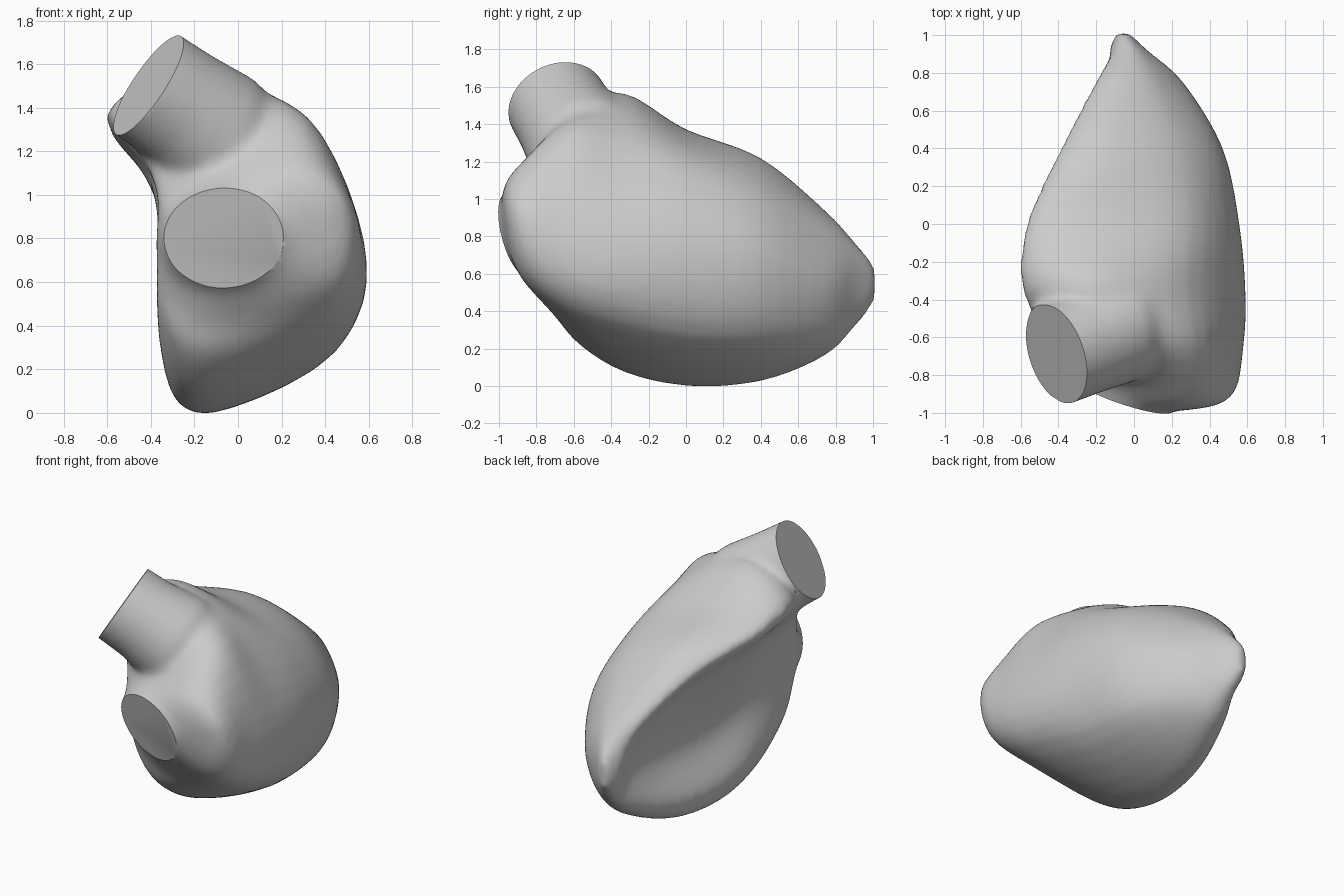
import bpy, bmesh
from math import cos, sin, pi
from mathutils import Vector

if "Cube" in bpy.data.objects:
    bpy.data.objects.remove(bpy.data.objects["Cube"])


def spline(p, t, closed):
    """Catmull-Rom point at parameter t through the points p."""
    n, i = len(p), int(t)
    f = t - i
    k = (lambda j: p[j % n]) if closed else (lambda j: p[max(0, min(n - 1, j))])
    a, b, c, d = k(i - 1), k(i), k(i + 1), k(i + 2)
    return 0.5 * (2 * b + (c - a) * f + (2 * a - 5 * b + 4 * c - d) * f * f
                  + (3 * b - a - 3 * c + d) * f ** 3)


def loft(bm, rings):
    """Skin a list of rings and cap both ends."""
    vs = [[bm.verts.new(p) for p in r] for r in rings]
    n = len(vs[0])
    for a, b in zip(vs, vs[1:]):
        for i in range(n):
            bm.faces.new((a[i], a[(i + 1) % n], b[(i + 1) % n], b[i]))
    bm.faces.new(vs[0])
    bm.faces.new(vs[-1][::-1])


def cut(bm, point, normal):
    """Slice off everything beyond a plane and close it with a flat cap."""
    r = bmesh.ops.bisect_plane(bm, geom=bm.verts[:] + bm.edges[:] + bm.faces[:],
                               plane_co=point, plane_no=normal, clear_outer=True)
    edges = [e for e in r["geom_cut"] if isinstance(e, bmesh.types.BMEdge)]
    bmesh.ops.contextual_create(bm, geom=edges)


def oval(cx, cz, rx, rz):
    return [(cx + rx * cos(a), cz + rz * sin(a))
            for a in [pi * 0.75 - i * pi / 4.5 for i in range(9)]]


# Body sections (y, tilt, x/z points): ridge, top, upper right, right,
# lower right, bottom, lower left lip, hollow left wall, wall under the ridge
sections = [
    (-1.01, 1.0, oval(-0.07, 0.81, 0.2, 0.16)),
    (-0.895, 1.0, oval(-0.07, 0.8, 0.275, 0.23)),
    (-0.79, 0.75, [(-.32, .98), (-.1, 1.11), (.28, 1.14), (.5, .94),
                   (.42, .57), (-.1, .43), (-.32, .55), (-.37, .72), (-.36, .87)]),
    (-0.62, 0.1, [(-.43, 1.24), (-.12, 1.42), (.32, 1.35), (.57, .8),
                  (.47, .42), (-.12, .25), (-.35, .42), (-.37, .75), (-.37, 1.02)]),
    (-0.35, 0.0, [(-.59, 1.38), (-.22, 1.57), (.28, 1.33), (.575, .78),
                  (.48, .34), (-.13, .08), (-.35, .25), (-.34, .68), (-.41, 1.08)]),
    (0.0, 0.0, [(-.57, 1.3), (-.2, 1.365), (.3, 1.2), (.55, .75),
                (.44, .27), (-.13, .0), (-.32, .15), (-.22, .55), (-.4, 1.04)]),
    (0.4, 0.0, [(-.39, 1.14), (-.15, 1.215), (.25, 1.05), (.465, .7),
                (.37, .27), (-.08, .025), (-.25, .15), (-.14, .5), (-.25, .92)]),
    (0.75, 0.0, [(-.21, .88), (-.08, .93), (.12, .84), (.26, .58),
                 (.19, .31), (0, .165), (-.14, .24), (-.1, .5), (-.15, .72)]),
    (0.92, 0.0, oval(-0.03, 0.54, 0.1, 0.21)),
    (1.01, 0.0, oval(-0.06, 0.55, 0.035, 0.1)),
]
rings = []
for y, tilt, pts in sections:
    ctrl = [Vector((x, y - tilt * (0.33 * (x + 0.07) + 0.25 * (z - 0.8)), z)) for x, z in pts]
    # the wide right side must not be pushed past the opening
    for p in ctrl:
        p.y = max(p.y, -0.93) if y > -0.85 else p.y
    rings.append([spline(ctrl, i / 5, True) for i in range(45)])
steps = [i / 4 for i in range((len(rings) - 1) * 4 + 1)]
bm = bmesh.new()
loft(bm, [[spline([r[j] for r in rings], t, False) for j in range(45)] for t in steps])

# Outlet neck, flaring into the body (centre, radius)
neck_dir = Vector((-0.8, -0.27, 0.53)).normalized()
neck_end = Vector((-0.41, -0.69, 1.5))
path = [((0.12, -0.42, 1.04), 0.30), ((-0.10, -0.53, 1.26), 0.32),
        ((-0.26, -0.625, 1.395), 0.28), (neck_end, 0.272), (neck_end + neck_dir * 0.15, 0.275)]
u = neck_dir.cross(Vector((0, 0, 1))).normalized()
v = neck_dir.cross(u)
loft(bm, [[Vector(c) + r * (u * cos(a) + v * sin(a))
           for a in [i * pi / 16 for i in range(32)]] for c, r in path])
bmesh.ops.recalc_face_normals(bm, faces=bm.faces[:])

mesh = bpy.data.meshes.new("chamber")
bm.to_mesh(mesh)
bm.free()
chamber = bpy.data.objects.new("chamber", mesh)
bpy.context.collection.objects.link(chamber)

# Fuse the lofts and soften the join
m = chamber.modifiers.new("fuse", "REMESH")
m.mode, m.voxel_size = "VOXEL", 0.024
m = chamber.modifiers.new("soften", "SMOOTH")
m.factor, m.iterations = 0.5, 14
bm = bmesh.new()
bm.from_object(chamber, bpy.context.evaluated_depsgraph_get())
chamber.modifiers.clear()

# Flat ends on the neck and the front opening
cut(bm, neck_end, neck_dir)
cut(bm, Vector((-0.07, -0.895, 0.8)), Vector((-0.33, -1, -0.25)).normalized())
low = min(p.co.z for p in bm.verts)
bmesh.ops.translate(bm, verts=bm.verts[:], vec=(0, 0, -low))
bm.to_mesh(mesh)
bm.free()

bpy.context.view_layer.objects.active = chamber
chamber.select_set(True)
bpy.ops.object.shade_smooth_by_angle(angle=0.6)
